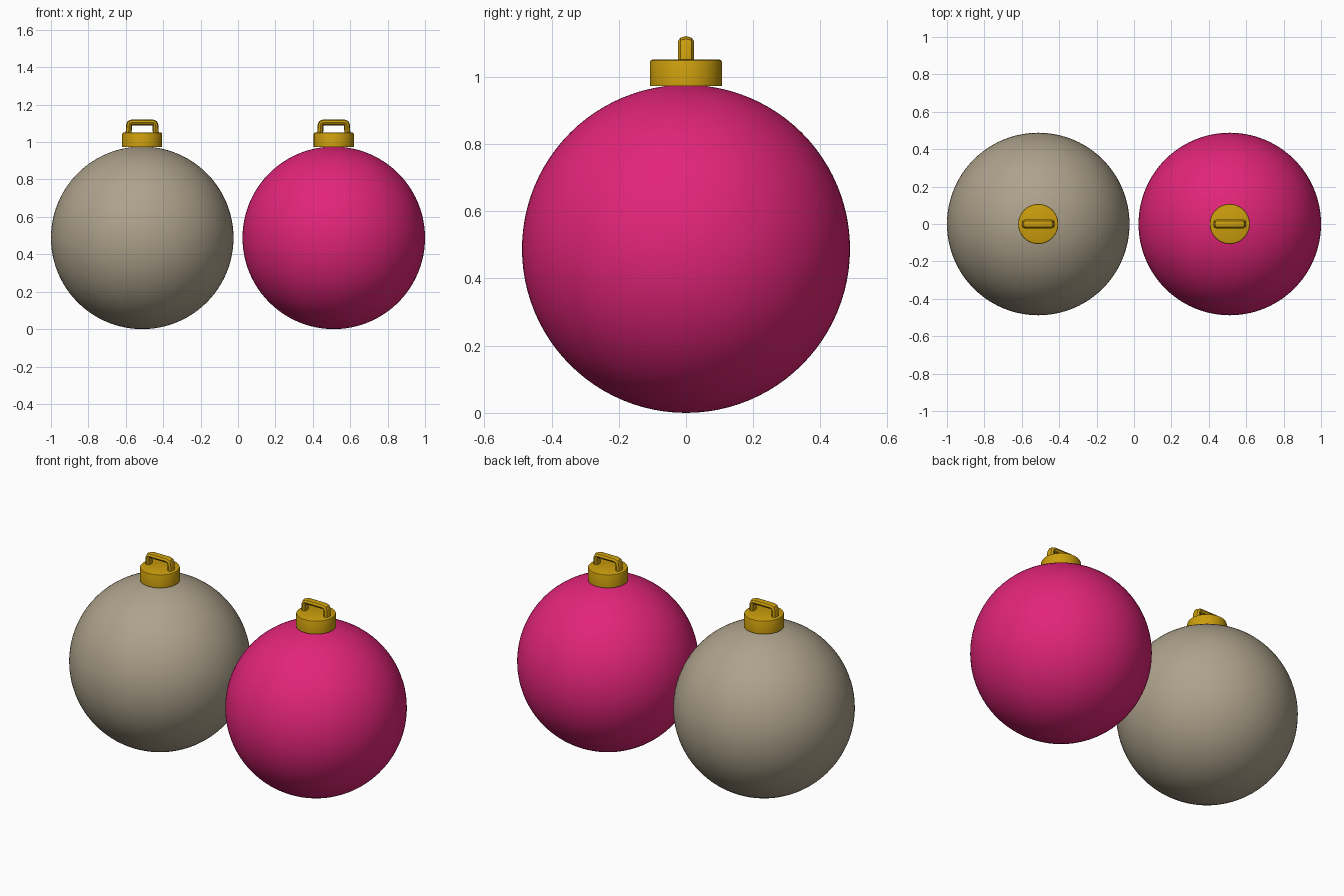
import bpy, bmesh, math
from mathutils import Vector

if "Cube" in bpy.data.objects:
    bpy.data.objects.remove(bpy.data.objects["Cube"])

R, CX = 0.488, 0.512


def material(name, rgb):
    m = bpy.data.materials.new(name)
    m.diffuse_color = (*rgb, 1)
    m.use_nodes = True
    m.node_tree.nodes["Principled BSDF"].inputs["Base Color"].default_value = m.diffuse_color
    return m


GOLD = material("gold", (0.60, 0.34, 0.004))
PINK = material("pink", (0.76, 0.018, 0.19))
TAUPE = material("taupe", (0.42, 0.36, 0.26))


def finish(bm, name, mat, x, angle):
    bmesh.ops.recalc_face_normals(bm, faces=bm.faces)
    mesh = bpy.data.meshes.new(name)
    bm.to_mesh(mesh)
    bm.free()
    mesh.materials.append(mat)
    ob = bpy.data.objects.new(name, mesh)
    ob.location.x = x
    bpy.context.collection.objects.link(ob)
    bpy.ops.object.select_all(action='DESELECT')
    ob.select_set(True)
    bpy.context.view_layer.objects.active = ob
    bpy.ops.object.shade_smooth_by_angle(angle=math.radians(angle))
    return ob


def bridge_rings(bm, rings):
    """Skin a list of vertex rings and close both ends."""
    n = len(rings[0])
    for a, b in zip(rings, rings[1:]):
        for i in range(n):
            j = (i + 1) % n
            bm.faces.new((a[i], a[j], b[j], b[i]))
    bm.faces.new(rings[0])
    bm.faces.new(rings[-1])


def ball(name, mat, x):
    bm = bmesh.new()
    bmesh.ops.create_uvsphere(bm, u_segments=96, v_segments=48, radius=R)
    bmesh.ops.translate(bm, verts=bm.verts, vec=(0, 0, R))
    finish(bm, name, mat, x, 40)


def cap(name, x):
    # short collar with a slightly rounded top rim
    profile = [(0.107, 0.973), (0.107, 1.044), (0.105, 1.049), (0.100, 1.051)]
    bm = bmesh.new()
    n = 48
    rings = [[bm.verts.new((r * math.cos(2 * math.pi * i / n),
                            r * math.sin(2 * math.pi * i / n), z))
              for i in range(n)] for r, z in profile]
    bridge_rings(bm, rings)
    finish(bm, name, GOLD, x, 40)


def hanger(name, x):
    # flattened eight-sided bar swept along a squared arch
    half = [(-0.073, 1.035), (-0.071, 1.090), (-0.067, 1.101), (-0.056, 1.105)]
    path = [Vector((a, 0, z)) for a, z in half]
    path += [Vector((-p.x, 0, p.z)) for p in reversed(path)]
    bm = bmesh.new()
    rings = []
    for i, p in enumerate(path):
        t = (path[min(i + 1, len(path) - 1)] - path[max(i - 1, 0)]).normalized()
        out = Vector((-t.z, 0, t.x))
        rings.append([bm.verts.new(p + out * 0.016 * math.cos(a)
                                   + Vector((0, 0.024 * math.sin(a), 0)))
                      for a in (k * math.pi / 4 for k in range(8))])
    bridge_rings(bm, rings)
    finish(bm, name, GOLD, x, 30)


for side, x, mat in (("left", -CX, TAUPE), ("right", CX, PINK)):
    ball(side + "_ball", mat, x)
    cap(side + "_cap", x)
    hanger(side + "_hanger", x)
